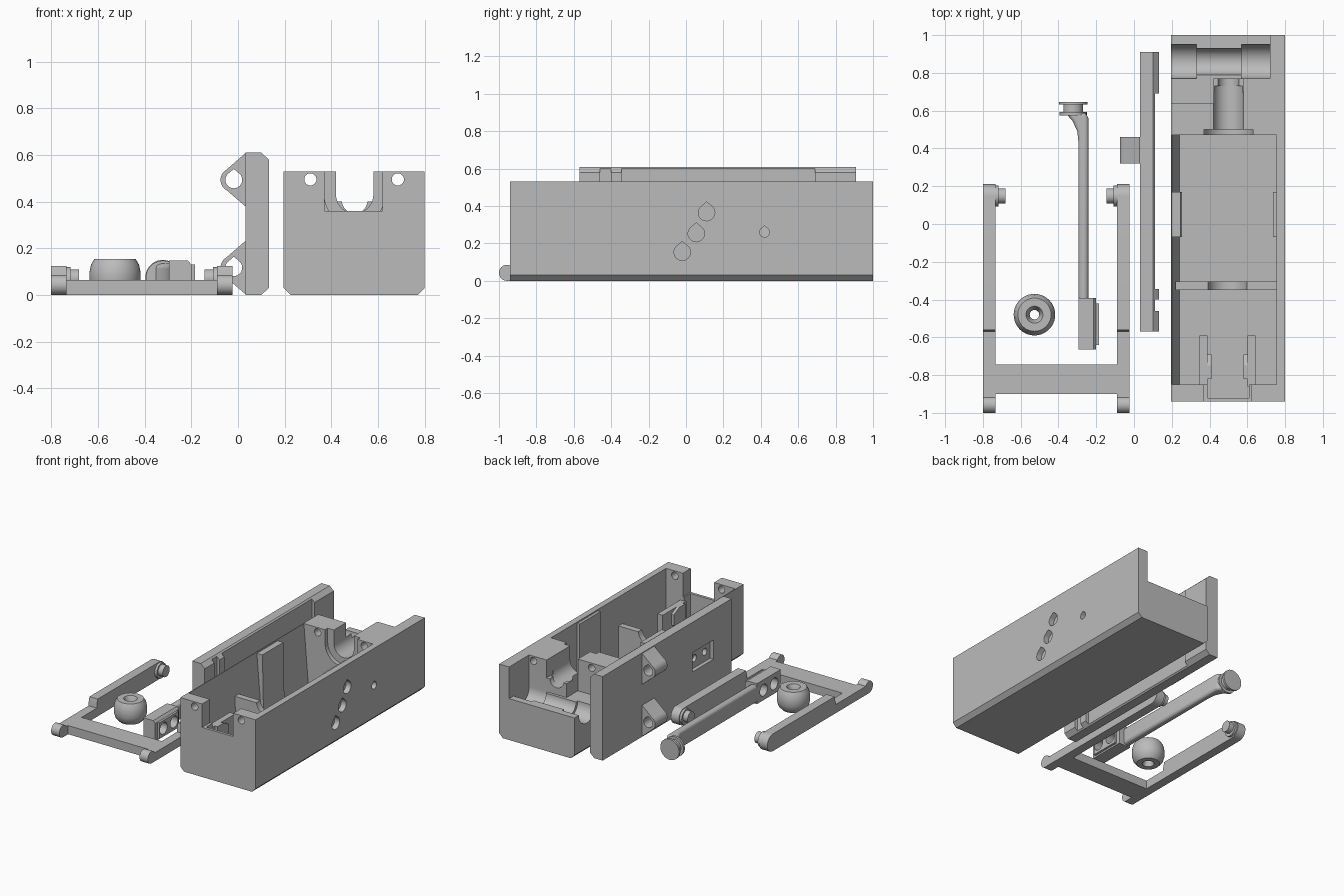
import bpy, bmesh, math
from mathutils import Vector

if "Cube" in bpy.data.objects:
    bpy.data.objects.remove(bpy.data.objects["Cube"])

grey = bpy.data.materials.new("plain grey")
grey.diffuse_color = (0.5, 0.5, 0.5, 1)
grey.use_nodes = True
grey.node_tree.nodes["Principled BSDF"].inputs["Base Color"].default_value = grey.diffuse_color


def finish(name, bm, smooth=False):
    bmesh.ops.recalc_face_normals(bm, faces=bm.faces)
    me = bpy.data.meshes.new(name)
    bm.to_mesh(me)
    bm.free()
    ob = bpy.data.objects.new(name, me)
    bpy.context.collection.objects.link(ob)
    me.materials.append(grey)
    if smooth:
        shade(ob)
    return ob


def activate(ob):
    bpy.ops.object.select_all(action='DESELECT')
    ob.select_set(True)
    bpy.context.view_layer.objects.active = ob


def shade(ob):
    activate(ob)
    bpy.ops.object.shade_smooth_by_angle(angle=math.radians(30))


def prism(name, pts, axis, a, b):
    """Extrude a 2D profile along an axis: x -> (y,z), y -> (x,z), z -> (x,y)."""
    place = {'x': lambda p, t: (t, p[0], p[1]), 'y': lambda p, t: (p[0], t, p[1]),
             'z': lambda p, t: (p[0], p[1], t)}[axis]
    bm = bmesh.new()
    face = bm.faces.new([bm.verts.new(place(p, a)) for p in pts])
    ext = bmesh.ops.extrude_face_region(bm, geom=[face])
    move = Vector(place((0, 0), b - a))
    bmesh.ops.translate(bm, vec=move, verts=[v for v in ext['geom'] if isinstance(v, bmesh.types.BMVert)])
    return finish(name, bm)


def box(name, x0, x1, y0, y1, z0, z1):
    return prism(name, [(x0, y0), (x1, y0), (x1, y1), (x0, y1)], 'z', z0, z1)


def arc(u, v, r, a0, a1, n=24):
    return [(u + r * math.cos(math.radians(a0 + (a1 - a0) * i / n)),
             v + r * math.sin(math.radians(a0 + (a1 - a0) * i / n))) for i in range(n + 1)]


def rod(name, axis, u, v, r, a, b):
    return prism(name, arc(u, v, r, 0, 352.5, 47), axis, a, b)


def teardrop(name, axis, u, v, r, a, b):
    return prism(name, arc(u, v, r, 135, 405) + [(u, v + 1.3 * r)], axis, a, b)


def boolean(ob, parts, op='DIFFERENCE'):
    for p in parts:
        m = ob.modifiers.new("bool", 'BOOLEAN')
        m.operation, m.solver, m.object = op, 'EXACT', p
        activate(ob)
        bpy.ops.object.modifier_apply(modifier=m.name)
        bpy.data.objects.remove(p, do_unlink=True)
    shade(ob)


def slot(axis, u, v, r, a, b, top=0.7):
    """U-shaped cutter, open upward."""
    return prism("cutter", arc(u, v, r, 180, 360) + [(u + r, top), (u - r, top)], axis, a, b)


# Main housing with chamfered lower edges
housing = prism("housing", [(.225, 0), (.77, 0), (.80, .03), (.80, .53), (.195, .53), (.195, .03)],
                'y', -.94, 1.0)
cuts = [
    # main cavity with a leaning left wall
    prism("cutter", [(.24, .04), (.755, .04), (.755, .7), (.19 + .008, .7), (.198, .531), (.20, .53)],
          'y', -.85, .47),
    # front notch and the pocket behind it
    box("cutter", .37, .62, -1, -.8, .36, .7),
    box("cutter", .39, .61, -.92, -.8, .04, .7),
    # rear ledges
    box("cutter", .1, .72, .77, 1.1, .30, .7),
    box("cutter", .1, .42, .64, .8, .30, .7),
    # stepped cross channel
    rod("cutter", 'x', .86, .30, .09, .1, .33),
    rod("cutter", 'x', .86, .30, .07, .32, .58),
    rod("cutter", 'x', .86, .30, .09, .57, .72),
    # stepped cradle through the rear block
    slot('y', .5, .43, .13, .45, .50),
    slot('y', .5, .43, .08, .49, .73),
    slot('y', .5, .405, .055, .72, .8),
    box("cutter", .42, .58, .7, .8, .40, .7),
]
# screw holes at both ends
for x in (.31, .685):
    for y0, y1 in ((-1, -.8), (.4, .8)):
        cuts.append(rod("cutter", 'y', x, .495, .026, y0, y1))
# side holes
for y, z, r in ((.11, .365, .044), (.055, .253, .044), (-.02, .153, .044), (.42, .26, .026)):
    cuts.append(teardrop("cutter", 'x', y, z, r, .7, .9))
boolean(housing, cuts)

# Cross rib with a hollowed top
rib = box("cross_rib", .22, .77, -.35, -.305, .03, .32)
boolean(rib, [slot('y', .495, .34, .105, -.4, -.2)])

# Wall pads inside the housing
prism("wall_pad_left", [(.22, .04), (.255, .04), (.245, .52), (.197, .52)], 'y', -.07, .17)
box("wall_pad_right", .735, .76, -.07, .17, .04, .52)

# Guide rails and pivots behind the front wall
for side, s in (("left", -1), ("right", 1)):
    xa, xb = sorted((.495 + s * .105, .495 + s * .147))
    box("guide_rail_" + side, xa, xb, -.86, -.59, .03, .33)
    xa, xb = sorted((.495 + s * .085, .495 + s * .12))
    prism("rail_pivot_" + side, [(-.82, .22), (-.69, .22), (-.69, .30), (-.75, .33), (-.82, .33)],
          'x', xa, xb)

# Lid standing on edge
lid = prism("lid", [(.032, 0), (.10, 0), (.132, .03), (.132, .58), (.10, .61), (.032, .61)],
            'y', -.57, .91)
lid_cuts = [box("cutter", .11, .2, -.345, .69, -.1, .7),
            box("cutter", .11, .2, -.46, -.40, -.1, .7),
            box("cutter", 0, .06, -.36, -.12, .25, .39),
            box("cutter", .085, .2, -.3, .6, .24, .37)]
for y in (-.30, -.18):
    lid_cuts.append(rod("cutter", 'x', y, .32, .025, 0, .2))
boolean(lid, lid_cuts)

# Lid lugs with holes
for label, z in (("upper", .493), ("lower", .117)):
    lug = prism("lid_lug_" + label, [(.04, z + .113), (.03, z + .113)]
                + arc(-.025, z, .05, 120, 240, 16) + [(.03, z - .112), (.04, z - .112)], 'y', .32, .46)
    boolean(lug, [teardrop("cutter", 'y', -.018, z, .036, .2, .6)])

# Flat U frame
box("frame_crossbar", -.76, -.06, -.9, -.745, 0, .063)
for side, s in (("left", -1), ("right", 1)):
    xa, xb = sorted((-.4125 + s * .322, -.4125 + s * .388))
    ob = prism("frame_arm_" + side, [(-.57, 0)] + arc(.148, .0625, .0625, -90, 90, 16)
               + [(-.56, .125), (-.57, .085)], 'x', xa, xb)
    shade(ob)
    box("frame_foot_" + side, xa, xb, -.955, -.565, 0, .063)
    shade(rod("frame_toe_" + side, 'x', -.957, .043, .043, xa, xb))
    xa, xb = sorted((-.4125 + s * .268, -.4125 + s * .33))
    shade(rod("frame_pin_" + side, 'x', .148, .07, .04, xa, xb))
    xa, xb = sorted((-.4125 + s * .305, -.4125 + s * .33))
    shade(rod("frame_pin_collar_" + side, 'x', .148, .065, .055, xa, xb))

# Round knob, spun from a profile
prof = [(.025, .04), (.04, 0), (.078, 0), (.1, .025), (.11, .06), (.11, .095), (.103, .13),
        (.088, .155), (.045, .155), (.025, .115)]
bm = bmesh.new()
n = 40
rings = [[bm.verts.new((-.527 + r * math.cos(2 * math.pi * i / n),
                        -.48 + r * math.sin(2 * math.pi * i / n), z)) for r, z in prof] for i in range(n)]
for i in range(n):
    A, B = rings[i], rings[(i + 1) % n]
    for j in range(len(prof)):
        k = (j + 1) % len(prof)
        bm.faces.new((A[j], A[k], B[k], B[j]))
finish("knob", bm, True)

# Long lever: blade with a curved neck, flanged head and end block
blade = prism("lever_blade", [(-.295, -.42), (-.242, -.42), (-.242, .56), (-.255, .59), (-.365, .59),
                              (-.325, .545), (-.30, .49), (-.295, .44)], 'z', .008, .135)
m = blade.modifiers.new("round", 'BEVEL')
m.width, m.segments = .02, 4
m.limit_method, m.angle_limit = 'ANGLE', math.radians(60)
shade(blade)
for label, r, y0, y1 in (("inner_flange", .072, .575, .592), ("neck", .052, .59, .635),
                         ("outer_flange", .075, .632, .647)):
    shade(rod("lever_" + label, 'y', -.322, .075, r, y0, y1))

block = prism("lever_block", [(-.295, 0), (-.2, 0), (-.2, .13), (-.215, .148), (-.295, .148)],
              'y', -.665, -.392)
plate = box("lever_plate", -.21, -.184, -.64, -.42, .012, .13)
boolean(block, [plate], 'UNION')
boolean(block, [rod("cutter", 'x', y, .072, .042, -.4, -.1) for y in (-.59, -.47)])
